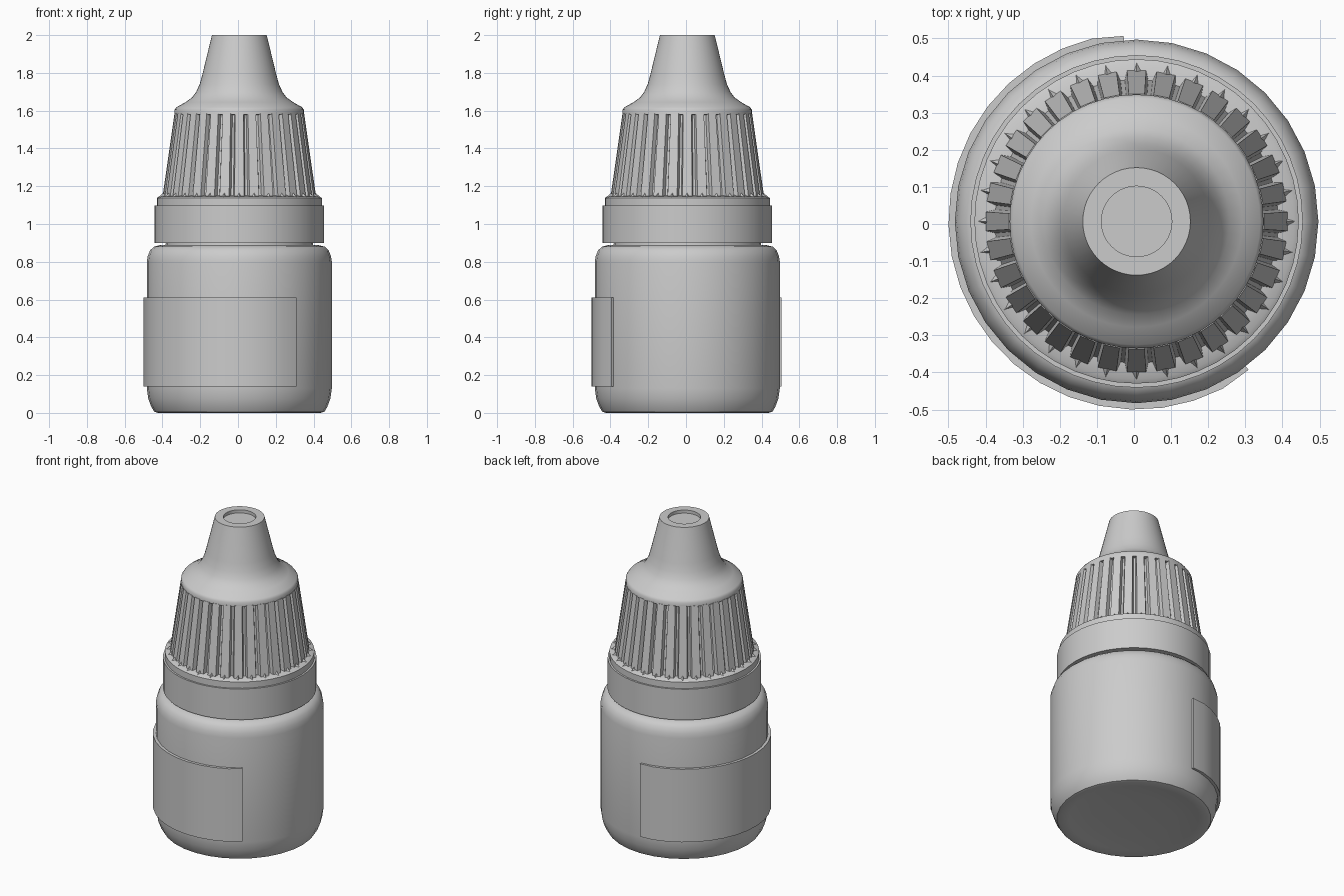
import bpy, bmesh, math
from math import sin, cos, pi, radians

if "Cube" in bpy.data.objects:
    bpy.data.objects.remove(bpy.data.objects["Cube"])

C = 0.007   # axis offset: the label makes the silhouette asymmetric


def pt(r, a, z):
    return (C + r * cos(a), C + r * sin(a), z)


def finish(name, bm, angle=35):
    bmesh.ops.recalc_face_normals(bm, faces=bm.faces[:])
    me = bpy.data.meshes.new(name)
    bm.to_mesh(me)
    bm.free()
    ob = bpy.data.objects.new(name, me)
    bpy.context.collection.objects.link(ob)
    bpy.ops.object.select_all(action='DESELECT')
    ob.select_set(True)
    bpy.context.view_layer.objects.active = ob
    bpy.ops.object.shade_smooth_by_angle(angle=radians(angle))
    return ob


def bridge(bm, rings):
    """Join consecutive closed rings of vertices with quads."""
    for a, b in zip(rings, rings[1:]):
        n = len(a)
        for i in range(n):
            j = (i + 1) % n
            bm.faces.new((a[i], a[j], b[j], b[i]))


def lathe(name, profile, n=32, angle=35):
    bm = bmesh.new()
    rings = [[bm.verts.new(pt(r, 2 * pi * i / n, z)) for i in range(n)]
             for r, z in profile]
    bridge(bm, rings)
    bm.faces.new(rings[0])
    bm.faces.new(rings[-1])
    return finish(name, bm, angle)


# bottle body with a slightly hollow base and rounded shoulder
lathe("bottle", [(0.25, 0.02), (0.38, 0.008), (0.43, 0.0), (0.45, 0.006),
                 (0.465, 0.03), (0.482, 0.075), (0.49, 0.13), (0.49, 0.80),
                 (0.485, 0.83), (0.473, 0.86), (0.452, 0.88), (0.42, 0.888),
                 (0.39, 0.89), (0.385, 0.95)], 32)

# tamper collar
lathe("collar", [(0.38, 0.90), (0.448, 0.90), (0.448, 1.098), (0.38, 1.098)], 48)

# flange under the grip
lathe("cap_flange", [(0.38, 1.09), (0.437, 1.09), (0.437, 1.138),
                     (0.425, 1.145), (0.38, 1.152)], 48)

# nozzle cover with flared shoulder and a shallow recess on top
lathe("cap_top", [(0.31, 1.575), (0.342, 1.58), (0.342, 1.605), (0.333, 1.618),
                  (0.285, 1.645), (0.25, 1.67), (0.228, 1.70), (0.21, 1.74),
                  (0.196, 1.79), (0.145, 2.0), (0.095, 2.0), (0.095, 1.98)], 48)

# fluted grip: gear section tapering upward
RIBS = 32
STEP = 2 * pi / RIBS
bm = bmesh.new()
rings = []
for r, z in ((0.408, 1.14), (0.344, 1.585)):
    ring = []
    for i in range(RIBS):
        a = pi / 2 + i * STEP
        for f, d in ((-0.32, 0), (0.32, 0), (0.42, 0.025), (0.58, 0.025)):
            ring.append(bm.verts.new(pt(r - d, a + f * STEP, z)))
    rings.append(ring)
bridge(bm, rings)
bm.faces.new(rings[0])
bm.faces.new(rings[1])
finish("cap_grip", bm, 20)

# small ratchet teeth on the flange
bm = bmesh.new()
for i in range(RIBS):
    a = pi / 2 + i * STEP
    base = [bm.verts.new(pt(r, a + f * STEP, 1.138))
            for r, f in ((0.395, -0.35), (0.434, 0.0), (0.395, 0.2))]
    top = bm.verts.new(pt(0.40, a, 1.168))
    bm.faces.new(base)
    for k in range(3):
        bm.faces.new((base[k], base[(k + 1) % 3], top))
finish("ratchet_teeth", bm, 20)

# wrap-around label, from the back round the left side to the front right
N = 22
A0, A1 = radians(94), radians(307)
bm = bmesh.new()
rings = []
for i in range(N + 1):
    a = A0 + (A1 - A0) * i / N
    r = 0.507 if 0 < i < N else 0.501
    rings.append([bm.verts.new(pt(q, a, z)) for q, z in
                  ((0.488, 0.14), (r, 0.14), (r, 0.61), (0.488, 0.61))])
bridge(bm, rings)
bm.faces.new(rings[0])
bm.faces.new(rings[-1])
finish("label", bm, 35)
